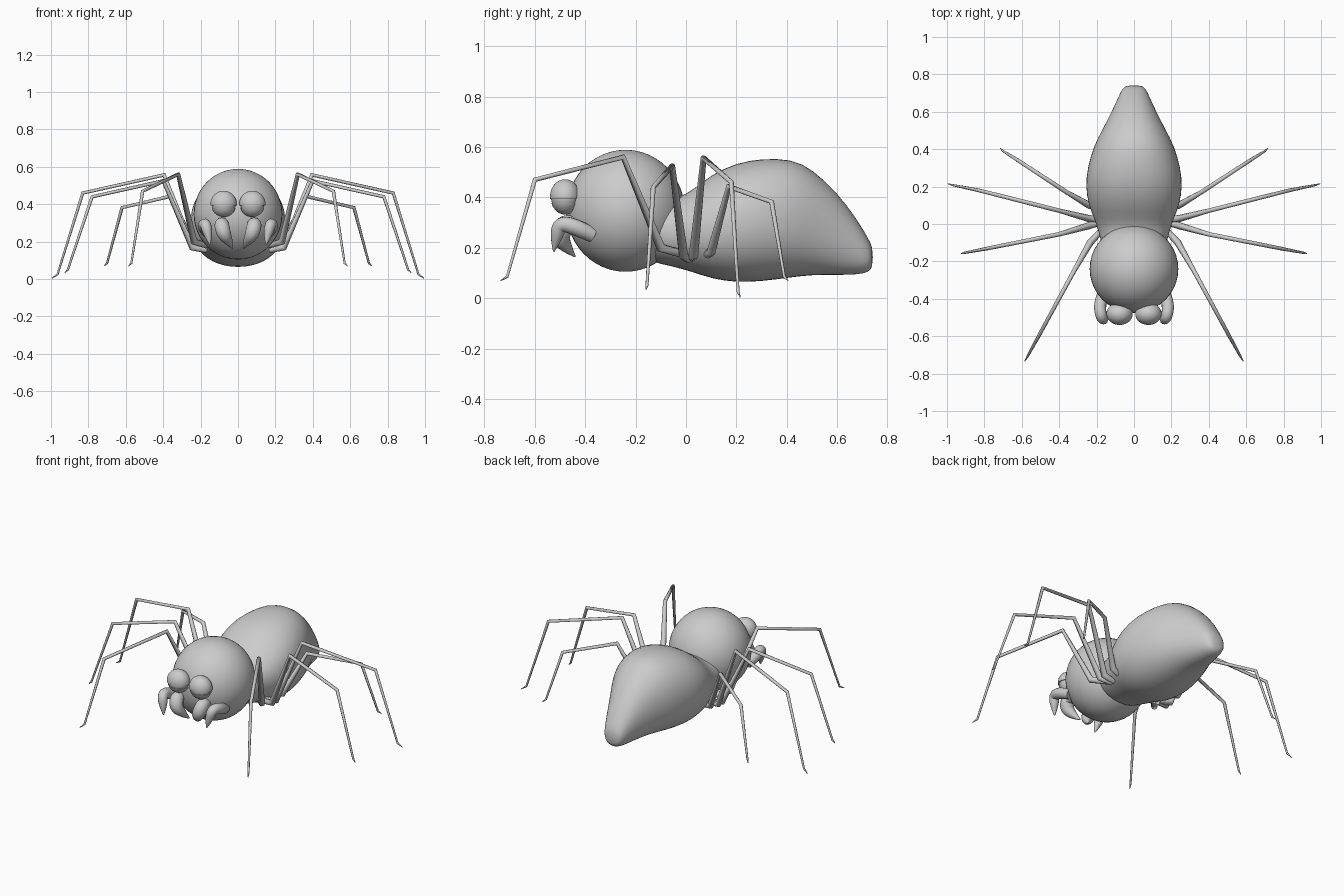
import bpy, bmesh, math
from mathutils import Vector

if "Cube" in bpy.data.objects:
    bpy.data.objects.remove(bpy.data.objects["Cube"])


def finish(name, bm, smooth=True):
    me = bpy.data.meshes.new(name)
    bmesh.ops.recalc_face_normals(bm, faces=bm.faces[:])
    bm.to_mesh(me)
    bm.free()
    for p in me.polygons:
        p.use_smooth = smooth
    ob = bpy.data.objects.new(name, me)
    bpy.context.collection.objects.link(ob)
    return ob


def ball(name, loc, size, lo=None, hi=None):
    """Ellipsoid, optionally keeping only lo < z < hi of the unit ball."""
    bm = bmesh.new()
    bmesh.ops.create_uvsphere(bm, u_segments=40, v_segments=24, radius=1)
    for cut, up in ((lo, -1), (hi, 1)):
        if cut is not None:
            r = bmesh.ops.bisect_plane(bm, geom=bm.verts[:] + bm.edges[:] + bm.faces[:],
                                       plane_co=(0, 0, cut), plane_no=(0, 0, up), clear_outer=True)
            edges = [e for e in r["geom_cut"] if isinstance(e, bmesh.types.BMEdge)]
            bmesh.ops.contextual_create(bm, geom=edges)
    for v in bm.verts:
        v.co = Vector(a * b for a, b in zip(v.co, size)) + Vector(loc)
    ob = finish(name, bm)
    ob.data.set_sharp_from_angle(angle=math.radians(40))
    return ob


def tube(name, pts, curved=False, res=2):
    """Tapered tube through (x, y, z, radius) points."""
    cu = bpy.data.curves.new(name, 'CURVE')
    cu.dimensions = '3D'
    cu.bevel_depth = 1
    cu.bevel_resolution = res
    cu.use_fill_caps = True
    sp = cu.splines.new('NURBS' if curved else 'POLY')
    sp.points.add(len(pts) - 1)
    for p, (x, y, z, r) in zip(sp.points, pts):
        p.co = (x, y, z, 1)
        p.radius = r
    if curved:
        sp.order_u = 3
        sp.use_endpoint_u = True
        sp.resolution_u = 8
    sp.use_smooth = True
    ob = bpy.data.objects.new(name, cu)
    bpy.context.collection.objects.link(ob)
    return ob


# Head
ball("head", (0, -0.24, 0.347), (0.237, 0.235, 0.242))

# Abdomen: lofted rings (y, bottom, top, half width)
rings = [(-0.17, 0.15, 0.42, 0.15), (-0.10, 0.137, 0.40, 0.175), (-0.03, 0.12, 0.395, 0.192),
         (0.03, 0.103, 0.432, 0.212), (0.10, 0.078, 0.49, 0.243), (0.20, 0.062, 0.537, 0.259),
         (0.30, 0.067, 0.554, 0.249), (0.42, 0.083, 0.553, 0.214), (0.50, 0.093, 0.513, 0.171),
         (0.60, 0.092, 0.42, 0.119), (0.68, 0.094, 0.312, 0.083), (0.725, 0.102, 0.235, 0.062),
         (0.742, 0.125, 0.20, 0.04)]
N = 24
bm = bmesh.new()
loops = []
for y, lo, hi, w in rings:
    c, h = (lo + hi) / 2, (hi - lo) / 2
    row = []
    for i in range(N):
        a = math.tau * i / N
        sx, sz = math.cos(a), math.sin(a)
        row.append(bm.verts.new((math.copysign(abs(sx) ** 0.92, sx) * w * 1.01, y,
                                 c + math.copysign(abs(sz) ** 0.92, sz) * h * 1.01)))
    loops.append(row)
for r0, r1 in zip(loops, loops[1:]):
    for i in range(N):
        j = (i + 1) % N
        bm.faces.new((r0[i], r0[j], r1[j], r1[i]))
bm.faces.new(loops[0])
bm.faces.new(loops[-1])
abdomen = finish("abdomen", bm)
abdomen.modifiers.new("smooth", 'SUBSURF').levels = 1

# Legs: (x, y, z) for hip, bend, knee, shin joint, ankle, toe tip
legs = {
    "front_leg": [(.17, -.03, .18), (.235, -.10, .20), (.32, -.25, .56), (.51, -.60, .47), (.57, -.71, .085), (.585, -.735, .07)],
    "second_leg": [(.17, .01, .155), (.245, -.01, .17), (.40, -.055, .525), (.78, -.13, .44), (.91, -.155, .05), (.925, -.158, .035)],
    "third_leg": [(.17, .02, .16), (.245, .03, .17), (.395, .07, .557), (.83, .18, .46), (.965, .207, .025), (.995, .215, .004)],
    "rear_leg": [(.17, .08, .17), (.24, .10, .185), (.36, .17, .443), (.62, .34, .382), (.70, .39, .085), (.715, .405, .07)],
}
leg_radii = (.016, .019, .012, .010, .006, .002)

# Mouth parts: (x, y, z, radius)
fang = [(.085, -.41, .27, .025), (.09, -.47, .31, .038), (.08, -.505, .25, .042), (.05, -.475, .20, .024), (.03, -.44, .165, .003)]
palp = [(.165, -.37, .25, .03), (.185, -.43, .28, .034), (.175, -.50, .30, .030), (.16, -.515, .24, .026), (.15, -.525, .185, .003)]

for side, s in (("right", 1), ("left", -1)):
    for name, pts in legs.items():
        tube(f"{name}_{side}", [(s * x, y, z, r) for (x, y, z), r in zip(pts, leg_radii)])
    tube(f"fang_{side}", [(s * x, y, z, r) for x, y, z, r in fang], True, 4)
    tube(f"palp_{side}", [(s * x, y, z, r) for x, y, z, r in palp], True, 4)
    # Eye with upper and lower lids
    c = (s * 0.077, -0.48, 0.402)
    ball(f"eyeball_{side}", c, (0.064, 0.056, 0.064))
    ball(f"upper_eyelid_{side}", c, (0.07, 0.06, 0.07), lo=-0.12)
    ball(f"lower_eyelid_{side}", c, (0.068, 0.058, 0.07), hi=-0.35)
